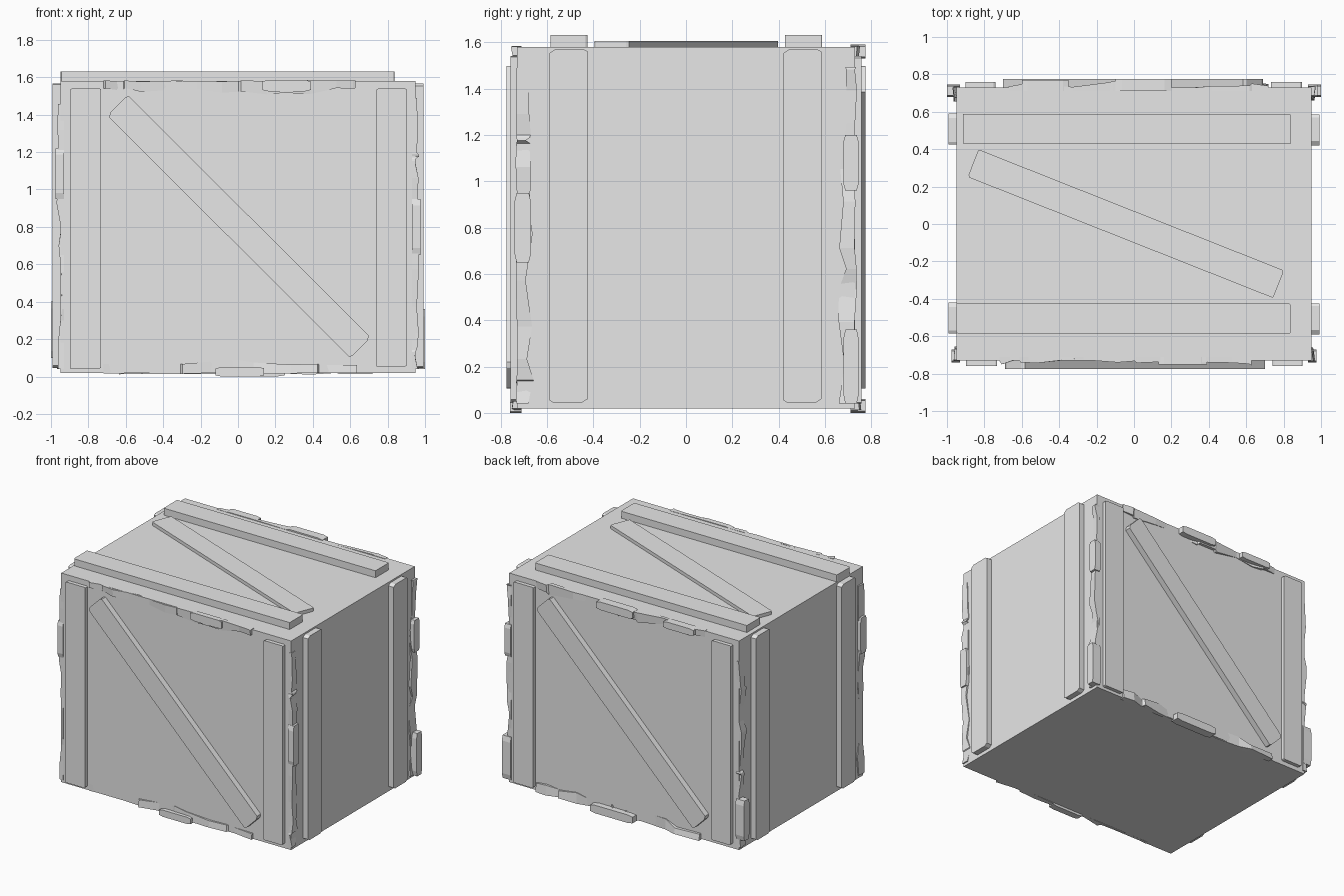
import bpy, bmesh, random
from mathutils import Vector

if "Cube" in bpy.data.objects:
    bpy.data.objects.remove(bpy.data.objects["Cube"])

random.seed(7)
HX, HY, Z0, Z1 = 0.95, 0.73, 0.018, 1.58

wood = bpy.data.materials.new("plain_grey")
wood.diffuse_color = (0.8, 0.8, 0.8, 1)
wood.use_nodes = True
wood.node_tree.nodes["Principled BSDF"].inputs["Base Color"].default_value = wood.diffuse_color

# Face frames: origin, across, up, outward
X, Y, Z = Vector((1, 0, 0)), Vector((0, 1, 0)), Vector((0, 0, 1))
FACES = {
    "front": (-HY * Y, X, Z, -Y),
    "back": (HY * Y, -X, Z, Y),
    "right": (HX * X, Y, Z, X),
    "left": (-HX * X, -Y, Z, -X),
    "top": (Z1 * Z, X, Y, Z),
}


def finish(name, bm):
    bmesh.ops.recalc_face_normals(bm, faces=bm.faces[:])
    mesh = bpy.data.meshes.new(name)
    bm.to_mesh(mesh)
    bm.free()
    mesh.materials.append(wood)
    obj = bpy.data.objects.new(name, mesh)
    bpy.context.collection.objects.link(obj)
    return obj


def place(face, u, v, h):
    o, a, b, n = FACES[face]
    return o + a * u + b * v + n * h


def plate(name, face, outline, height, sink=0.02):
    """Extrude a flat outline outward from one face."""
    bm = bmesh.new()
    low = [bm.verts.new(place(face, u, v, -sink)) for u, v in outline]
    high = [bm.verts.new(place(face, u, v, height)) for u, v in outline]
    bm.faces.new(high)
    bm.faces.new(low[::-1])
    for i in range(len(low)):
        j = (i + 1) % len(low)
        bm.faces.new((low[i], low[j], high[j], high[i]))
    return finish(name, bm)


def plank(name, face, start, end, width, height, chip=0.015):
    """Board between two points, with worn corners at the ends."""
    p, q = Vector(start), Vector(end)
    d = (q - p).normalized()
    s = Vector((-d.y, d.x)) * width / 2
    k = s.normalized()
    c = chip
    outline = [p - s + d * c, p - s + k * c * 1.6, p + s - k * c, p + s + d * c * 0.6,
               q + s - d * c, q + s - k * c * 1.5, q - s + k * c, q - s - d * c * 0.5]
    return plate(name, face, [tuple(w) for w in outline], height)


def ragged_strip(name, face, vertical, edge, inward, lo, hi, low_h, high_h):
    """Splintered rim along one edge, with uneven width and thickness."""
    bm = bmesh.new()
    rings, t = [], lo
    while t <= hi:
        h = random.uniform(low_h, high_h)
        w = inward * random.uniform(0.035, 0.075)
        e = edge - inward * random.uniform(-0.004, 0.008)
        ring = []
        for c, k in ((e, -0.02), (e, h), (edge + w, h * 0.7), (edge + w, -0.02)):
            u, v = (c, t) if vertical else (t, c)
            ring.append(bm.verts.new(place(face, u, v, max(k, -0.02))))
        rings.append(ring)
        # Alternate long splinters with abrupt breaks
        t += random.choice((0.012, 0.09, 0.14, 0.2))
    for a, b in zip(rings, rings[1:]):
        for i in range(4):
            j = (i + 1) % 4
            bm.faces.new((a[i], a[j], b[j], b[i]))
    bm.faces.new(rings[0])
    bm.faces.new(rings[-1][::-1])
    return finish(name, bm)


# Crate body
bm = bmesh.new()
bmesh.ops.create_cube(bm, size=1)
for v in bm.verts:
    v.co = Vector((v.co.x * 2 * HX, v.co.y * 2 * HY, Z0 if v.co.z < 0 else Z1))
finish("crate_body", bm)

# Front and back: two uprights and a diagonal brace
for f in ("front", "back"):
    plank(f + "_upright_a", f, (-0.815, 0.04), (-0.815, 1.54), 0.165, 0.028, 0.007)
    plank(f + "_upright_b", f, (0.82, 0.05), (0.82, 1.54), 0.16, 0.028, 0.007)
    plank(f + "_brace", f, (-0.645, 1.45), (0.655, 0.155), 0.155, 0.044)

# Sides: two uprights each
for f in ("right", "left"):
    for i, u in enumerate((-0.507, 0.503)):
        plank(f"{f}_upright_{i + 1}", f, (u, 0.045), (u, 1.568), 0.165, 0.043)

# Lid: two rails and a diagonal brace
plank("lid_rail_back", "top", (-0.915, 0.508), (0.837, 0.508), 0.16, 0.052, 0.004)
plank("lid_rail_front", "top", (-0.95, -0.505), (0.837, -0.505), 0.16, 0.052, 0.006)
plank("lid_brace", "top", (-0.86, 0.325), (0.773, -0.322), 0.158, 0.025, 0.008)

# Splintered rims along the top, bottom and corner edges
for f in ("front", "back"):
    top_h = 0.028 if f == "front" else 0.036
    ragged_strip(f + "_top_rim", f, False, Z1, -1, -0.72, 0.72, -0.012, top_h)
    ragged_strip(f + "_bottom_rim", f, False, Z0, 1, -0.72, 0.72, -0.012, top_h)
for f in ("right", "left"):
    for s in (-1, 1):
        ragged_strip(f"{f}_corner_rim_{s + 2}", f, True, s * HY, -s, 0.04, 1.57, -0.01, 0.022)

# Larger broken chips: face, u range, v range, height
CHIPS = [
    ("front", 0.13, 0.39, 1.525, 1.585, 0.02),
    ("front", -0.12, 0.14, 0.0, 0.05, 0.03),
    ("back", -0.2, 0.1, 1.53, 1.59, 0.045),
    ("back", 0.35, 0.6, 1.535, 1.585, 0.04),
    ("back", -0.25, 0.1, 0.0, 0.06, 0.045),
    ("right", 0.68, 0.745, 0.04, 0.36, 0.05),
    ("right", 0.68, 0.745, 0.96, 1.2, 0.03),
    ("right", -0.74, -0.67, 0.65, 0.95, 0.025),
    ("left", 0.67, 0.74, 0.95, 1.22, 0.025),
    ("left", -0.745, -0.68, 0.1, 0.4, 0.05),
]
for i, (f, u0, u1, v0, v1, h) in enumerate(CHIPS):
    du, dv = (u1 - u0) * 0.12, (v1 - v0) * 0.12
    plate(f"chip_{i + 1}", f, [(u0 + du, v0), (u1 - du, v0), (u1, v0 + dv), (u1, v1 - dv),
                               (u1 - du, v1), (u0 + du, v1), (u0, v1 - dv), (u0, v0 + dv)], h)
